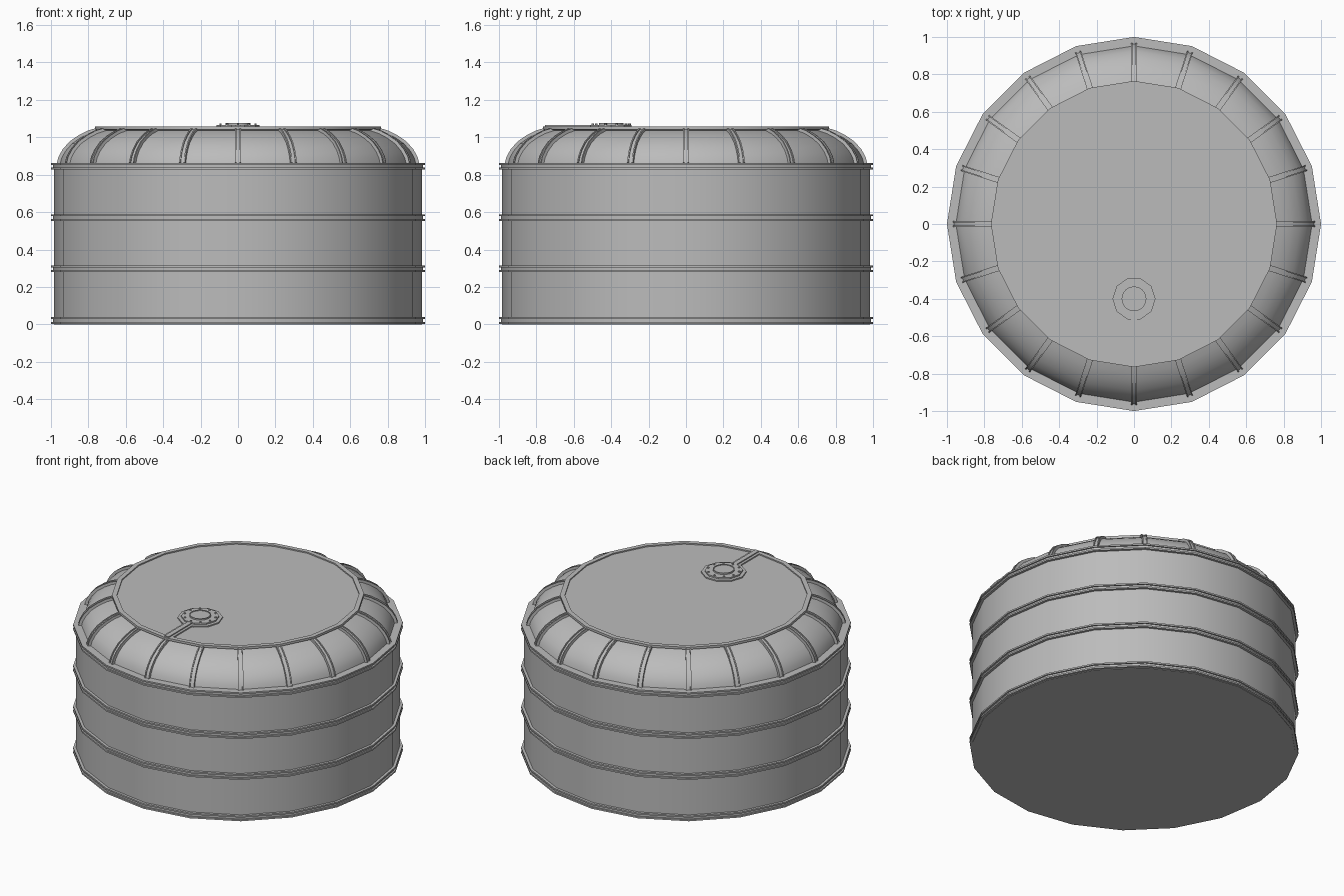
import bpy, bmesh, math
from mathutils import Vector, Matrix

cube = bpy.data.objects.get("Cube")
if cube:
    bpy.data.objects.remove(cube, do_unlink=True)

SIDES = 20
HATCH = (0, -0.4, 0)

steel = bpy.data.materials.new("grey steel")
steel.use_nodes = True
GREY = (0.5, 0.5, 0.5, 1)
steel.diffuse_color = GREY
steel.node_tree.nodes["Principled BSDF"].inputs["Base Color"].default_value = GREY


def finish(name, bm, loc=(0, 0, 0)):
    bmesh.ops.recalc_face_normals(bm, faces=bm.faces)
    mesh = bpy.data.meshes.new(name)
    bm.to_mesh(mesh)
    bm.free()
    mesh.materials.append(steel)
    obj = bpy.data.objects.new(name, mesh)
    obj.location = loc
    bpy.context.collection.objects.link(obj)
    bpy.ops.object.select_all(action="DESELECT")
    bpy.context.view_layer.objects.active = obj
    obj.select_set(True)
    bpy.ops.object.shade_smooth_by_angle(angle=math.radians(30))
    return obj


def lathe(name, profile, sides=SIDES, closed=False, loc=(0, 0, 0)):
    """Turn (radius, z) points round the z axis; open profiles get end caps."""
    bm = bmesh.new()
    rings = []
    for r, z in profile:
        rings.append([bm.verts.new((r * math.cos(math.tau * i / sides),
                                    r * math.sin(math.tau * i / sides), z))
                      for i in range(sides)])
    pairs = list(zip(rings, rings[1:]))
    if closed:
        pairs.append((rings[-1], rings[0]))
    else:
        bm.faces.new(rings[0])
        bm.faces.new(rings[-1])
    for a, b in pairs:
        for i in range(sides):
            j = (i + 1) % sides
            bm.faces.new((a[i], a[j], b[j], b[i]))
    return finish(name, bm, loc)


def add_box(bm, size, center):
    bmesh.ops.create_cube(bm, size=1, matrix=Matrix.Translation(center)
                          @ Matrix.Diagonal((*size, 1)))


# Shell: wall, domed shoulder and flat roof
shoulder = [(0.953, 0.86), (0.945, 0.89), (0.925, 0.926), (0.89, 0.966),
            (0.845, 0.997), (0.80, 1.02), (0.745, 1.037)]
lathe("tank_wall", [(0.983, 0), (0.983, 0.86)])
lathe("shoulder_and_roof", shoulder + [(0.735, 1.05)])

# Rim round the roof
lathe("roof_rim", [(0.735, 1.03), (0.765, 1.043), (0.765, 1.058), (0.735, 1.058)],
      closed=True)

# Channel-shaped hoops
for n, z in enumerate((0.003, 0.28, 0.553, 0.828)):
    lathe("hoop_%d" % (n + 1),
          [(0.95, z), (1, z), (1, z + 0.01), (0.99, z + 0.01), (0.99, z + 0.025),
           (1, z + 0.025), (1, z + 0.035), (0.95, z + 0.035)], closed=True)

# Shoulder ribs, one channel section swept along the shoulder curve
section = [(-0.016, -0.015), (-0.016, 0.016), (-0.009, 0.016), (-0.009, 0.009),
           (0.009, 0.009), (0.009, 0.016), (0.016, 0.016), (0.016, -0.015)]
bm = bmesh.new()
path = [Vector(p) for p in shoulder]
for k in range(SIDES):
    turn = Matrix.Rotation(math.tau * k / SIDES, 3, "Z")
    rings = []
    for i, p in enumerate(path):
        d = path[min(i + 1, len(path) - 1)] - path[max(i - 1, 0)]
        out = Vector((d.y, -d.x)).normalized()
        rings.append([bm.verts.new(turn @ Vector((p.x + out.x * h, t, p.y + out.y * h)))
                      for t, h in section])
    for a, b in zip(rings, rings[1:]):
        for i in range(len(section)):
            j = (i + 1) % len(section)
            bm.faces.new((a[i], a[j], b[j], b[i]))
    bm.faces.new(rings[0])
    bm.faces.new(rings[-1])
finish("shoulder_ribs", bm)

# Hatch: base plate, flange, raised collar and lid
lathe("hatch_base", [(0.137, 1.045), (0.137, 1.058)], 10, loc=HATCH)
lathe("hatch_flange", [(0.115, 1.05), (0.115, 1.067)], 10, loc=HATCH)
lathe("hatch_collar", [(0.066, 1.06), (0.066, 1.076), (0.06, 1.076), (0.06, 1.072)],
      24, loc=HATCH)

# Flange bolts
bm = bmesh.new()
for k in range(10):
    a = math.tau * (k + 0.5) / 10
    spot = Vector((0.098 * math.cos(a), 0.098 * math.sin(a), 1.068))
    bmesh.ops.create_cone(bm, cap_ends=True, segments=6, radius1=0.007, radius2=0.007,
                          depth=0.01, matrix=Matrix.Translation(spot))
finish("hatch_bolts", bm, HATCH)

# Conduit from the hatch to the rim
bm = bmesh.new()
add_box(bm, (0.062, 0.235, 0.013), (0, -0.6375, 1.0515))
add_box(bm, (0.03, 0.25, 0.02), (0, -0.63, 1.055))
finish("hatch_conduit", bm)
